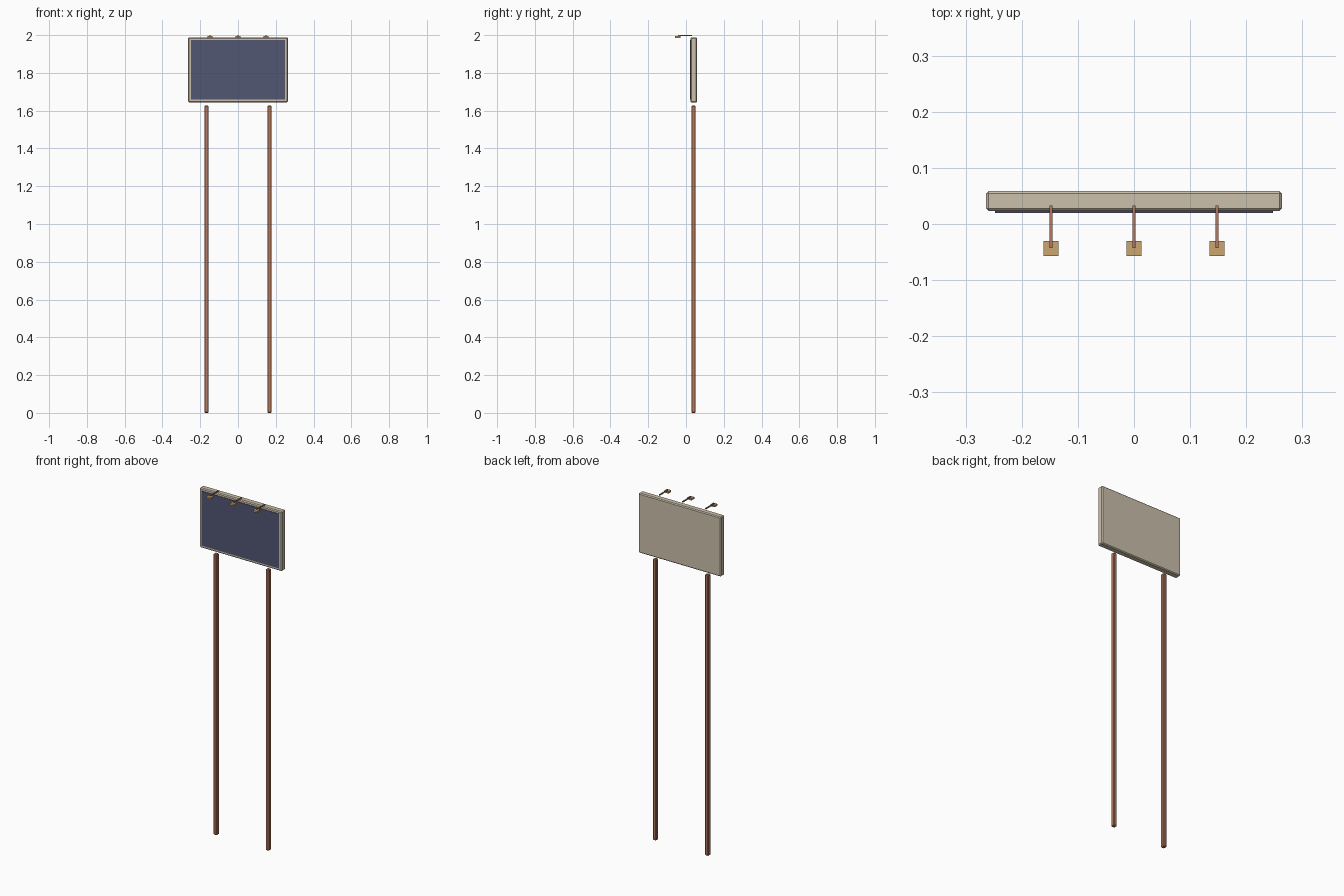
import bpy
from mathutils import Vector

cube = bpy.data.objects.get("Cube")
if cube:
    bpy.data.objects.remove(cube, do_unlink=True)


def material(name, rgb):
    m = bpy.data.materials.new(name)
    m.use_nodes = True
    color = (*rgb, 1)
    m.diffuse_color = color
    m.node_tree.nodes["Principled BSDF"].inputs["Base Color"].default_value = color
    return m


beige = material("beige frame", (0.60, 0.53, 0.41))
navy = material("navy panel", (0.085, 0.095, 0.175))
copper = material("copper brown", (0.46, 0.19, 0.11))
amber = material("amber lamp", (0.60, 0.38, 0.16))


def box(name, low, high, mat, bevel=0):
    """Box between two corners, with optional chamfered edges."""
    low, high = Vector(low), Vector(high)
    bpy.ops.mesh.primitive_cube_add(size=1)
    ob = bpy.context.object
    ob.name = name
    size, mid = high - low, (low + high) / 2
    for v in ob.data.vertices:
        v.co = v.co * size
    ob.location = mid
    ob.data.materials.append(mat)
    if bevel:
        mod = ob.modifiers.new("chamfer", "BEVEL")
        mod.width = bevel
        mod.segments = 1
    return ob


# Sign board with its thin front panel
box("board_frame", (-0.264, 0.023, 1.643), (0.264, 0.059, 1.988), beige, 0.005)
box("front_panel", (-0.248, 0.020, 1.658), (0.248, 0.026, 1.973), navy)

# Two tall posts, stopping just short of the board
for side, x in (("right", -0.167), ("left", 0.167)):
    box(f"{side}_post", (x - 0.011, 0.028, 0), (x + 0.011, 0.051, 1.627), copper, 0.004)

# Three lamps hung from slim arms above the board
for side, x in (("right", -0.148), ("middle", 0), ("left", 0.148)):
    box(f"{side}_lamp_arm", (x - 0.003, -0.043, 1.994), (x + 0.003, 0.033, 2.0), copper)
    box(f"{side}_lamp", (x - 0.0135, -0.057, 1.985), (x + 0.0135, -0.030, 1.995), amber)
